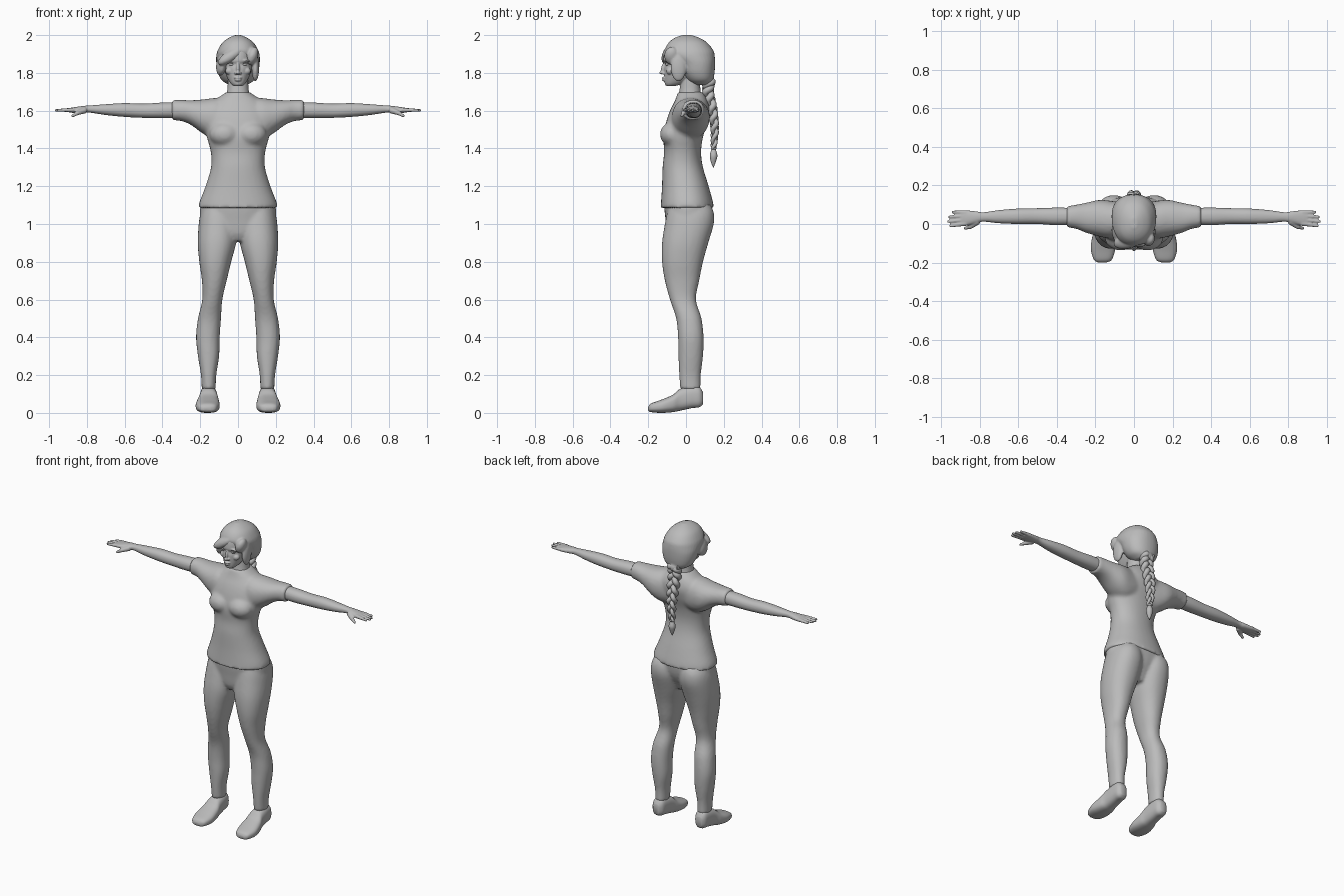
import bpy, bmesh, math
from mathutils import Vector, Matrix, Euler

cube = bpy.data.objects.get("Cube")
if cube:
    bpy.data.objects.remove(cube, do_unlink=True)

clay = bpy.data.materials.new("clay_grey")
clay.use_nodes = True
clay.diffuse_color = (.5, .5, .5, 1)
clay.node_tree.nodes["Principled BSDF"].inputs["Base Color"].default_value = clay.diffuse_color


def smooth_rows(rows, steps=5):
    """Catmull-Rom interpolation between cross-section rows."""
    rows = [Vector(r) for r in rows]
    padded = [rows[0]] + rows + [rows[-1]]
    result = []
    for a, b, c, d in zip(padded, padded[1:], padded[2:], padded[3:]):
        for k in range(steps):
            t = k / steps
            result.append(b + (c - a) * (t / 2) + (a * 2 - b * 5 + c * 4 - d) * (t * t / 2)
                          + (b * 3 - a - c * 3 + d) * (t ** 3 / 2))
    return result + [rows[-1]]


def loft(bm, axis, rows, sides=36, power=2.2):
    """Skin rounded sections; a row holds position and the limits on the two other axes."""
    rings = []
    for pos, a0, a1, b0, b1 in smooth_rows(rows):
        ring = []
        for i in range(sides):
            ang = math.tau * i / sides
            c, s = math.cos(ang), math.sin(ang)
            a = (a0 + a1) / 2 + (a1 - a0) / 2 * math.copysign(abs(c) ** (2 / power), c)
            b = (b0 + b1) / 2 + (b1 - b0) / 2 * math.copysign(abs(s) ** (2 / power), s)
            co = {"x": (pos, a, b), "y": (a, pos, b), "z": (a, b, pos)}[axis]
            ring.append(bm.verts.new(co))
        rings.append(ring)
    faces = [bm.faces.new(rings[0]), bm.faces.new(rings[-1][::-1])]
    for lo, hi in zip(rings, rings[1:]):
        for i in range(sides):
            j = (i + 1) % sides
            faces.append(bm.faces.new((lo[i], hi[i], hi[j], lo[j])))
    bmesh.ops.recalc_face_normals(bm, faces=faces)


def column(bm, rows, **options):
    """Upright loft symmetric in x; a row holds height, half width, front, back."""
    loft(bm, "z", [(z, -w, w, front, back) for z, w, front, back in rows], **options)


def blob(bm, centre, size, turn=(0, 0, 0)):
    rotation = Euler([math.radians(a) for a in turn]).to_matrix().to_4x4()
    matrix = Matrix.Translation(centre) @ rotation @ Matrix.Diagonal((*size, 1))
    bmesh.ops.create_uvsphere(bm, u_segments=24, v_segments=16, radius=1, matrix=matrix)


def digit(bm, start, end, r0, r1):
    """Tapered finger with a round tip."""
    start, end = Vector(start), Vector(end)
    way = end - start
    matrix = Matrix.Translation((start + end) / 2) @ way.to_track_quat("Z", "Y").to_matrix().to_4x4()
    bmesh.ops.create_cone(bm, cap_ends=True, segments=14, radius1=r0, radius2=r1,
                          depth=way.length, matrix=matrix)
    blob(bm, end, (r1, r1, r1))


def finish(name, bm, voxel=0, mirror=False, relax=4):
    mesh = bpy.data.meshes.new(name)
    bm.to_mesh(mesh)
    bm.free()
    mesh.materials.append(clay)
    obj = bpy.data.objects.new(name, mesh)
    bpy.context.collection.objects.link(obj)
    for face in mesh.polygons:
        face.use_smooth = True
    if mirror:
        obj.modifiers.new("mirror", "MIRROR").use_mirror_merge = False
    if voxel:
        remesh = obj.modifiers.new("blend", "REMESH")
        remesh.mode = "VOXEL"
        remesh.voxel_size = voxel
        remesh.use_smooth_shade = True
        soften = obj.modifiers.new("soften", "SMOOTH")
        soften.factor = .5
        soften.iterations = relax
    return obj


# Shirt: torso, bust and short sleeves
bm = bmesh.new()
column(bm, [(1.085, .21, -.135, .147), (1.12, .203, -.132, .142), (1.2, .172, -.127, .12),
            (1.3, .143, -.124, .09), (1.38, .144, -.116, .08), (1.46, .165, -.12, .09),
            (1.54, .18, -.105, .115), (1.6, .17, -.085, .125), (1.65, .13, -.06, .115),
            (1.69, .073, -.045, .095), (1.7, .06, -.04, .085)])
loft(bm, "x", [(.05, -.06, .11, 1.46, 1.66), (.12, -.075, .12, 1.45, 1.667),
               (.18, -.065, .125, 1.475, 1.66), (.25, -.045, .11, 1.525, 1.655),
               (.3, -.025, .1, 1.545, 1.657), (.35, -.018, .092, 1.55, 1.657)])
blob(bm, (.07, -.07, 1.475), (.082, .068, .065))
finish("shirt", bm, voxel=.011, mirror=True)

# Trousers: pelvis and legs
bm = bmesh.new()
column(bm, [(.91, .06, -.08, .07), (.95, .14, -.1, .09), (1.02, .195, -.108, .125),
            (1.09, .2, -.115, .137), (1.13, .19, -.11, .13)])
loft(bm, "z", [(.125, .118, .192, -.03, .077), (.2, .115, .196, -.036, .078),
               (.3, .1, .212, -.04, .09), (.4, .097, .222, -.042, .093),
               (.5, .09, .212, -.052, .082), (.6, .083, .189, -.085, .053),
               (.7, .06, .191, -.112, .07), (.8, .036, .205, -.127, .09),
               (.9, .01, .213, -.127, .118), (1, .002, .208, -.112, .147),
               (1.06, .01, .198, -.1, .147), (1.1, .02, .18, -.09, .13)])
finish("trousers", bm, voxel=.01, mirror=True)

# Shoes
bm = bmesh.new()
loft(bm, "y", [(-.2, .145, .185, .012, .032), (-.185, .115, .208, .004, .05),
               (-.13, .098, .224, 0, .07), (-.07, .1, .217, .004, .096),
               (-.03, .107, .205, .012, .128), (.03, .112, .2, .025, .143),
               (.07, .118, .195, .03, .138), (.09, .135, .18, .045, .11)], power=2.6)
finish("shoes", bm, mirror=True)

# Arms with hands
bm = bmesh.new()
loft(bm, "x", [(.3, -.003, .083, 1.562, 1.645), (.4, -.006, .085, 1.56, 1.643),
               (.5, 0, .082, 1.562, 1.637), (.6, 0, .08, 1.567, 1.64),
               (.7, .004, .072, 1.577, 1.634), (.78, .012, .061, 1.589, 1.628),
               (.82, .004, .066, 1.588, 1.625), (.87, -.008, .071, 1.588, 1.618),
               (.9, -.005, .069, 1.592, 1.613)])
for y, tip_x, tip_y in ((.002, .952, -.01), (.022, .963, .013), (.042, .958, .037), (.06, .94, .062)):
    digit(bm, (.87, y, 1.604), (tip_x, tip_y, 1.602), .012, .0075)
digit(bm, (.81, .015, 1.603), (.85, -.015, 1.588), .018, .012)
digit(bm, (.845, -.012, 1.59), (.875, -.022, 1.573), .012, .008)
finish("arms", bm, voxel=.0045, mirror=True, relax=3)

# Head and neck with facial forms
bm = bmesh.new()
column(bm, [(1.66, .07, -.045, .09), (1.7, .058, -.036, .078), (1.75, .054, -.03, .075),
            (1.8, .054, -.03, .08)])
column(bm, [(1.73, .022, -.103, -.06), (1.745, .04, -.112, -.01), (1.78, .06, -.115, .05),
            (1.82, .073, -.116, .08), (1.845, .077, -.112, .09), (1.87, .079, -.12, .1),
            (1.93, .073, -.105, .1), (1.97, .04, -.05, .06)])
blob(bm, (0, -.098, 1.745), (.02, .015, .014))
blob(bm, (0, -.118, 1.825), (.0095, .014, .032), (-14, 0, 0))
blob(bm, (0, -.128, 1.801), (.012, .013, .009))
blob(bm, (0, -.114, 1.773), (.022, .014, .0065))
blob(bm, (0, -.113, 1.762), (.018, .014, .007))
for side in (-1, 1):
    blob(bm, (.012 * side, -.119, 1.798), (.008, .01, .007))
    blob(bm, (.036 * side, -.102, 1.866), (.03, .015, .007), (0, 8 * side, 0))
    blob(bm, (.045 * side, -.085, 1.81), (.023, .02, .02))
finish("head", bm, voxel=.0035, relax=3)

# Eyes and lids
bm = bmesh.new()
blob(bm, (.033, -.095, 1.845), (.015, .014, .009))
blob(bm, (.033, -.097, 1.852), (.018, .015, .0035), (0, 6, 0))
finish("eyes", bm, mirror=True)

# Hair cap with swept fringe and side locks
bm = bmesh.new()
column(bm, [(1.735, .045, .04, .12), (1.76, .085, .005, .142), (1.8, .106, -.025, .151),
            (1.85, .115, -.05, .154), (1.89, .115, -.1, .152), (1.92, .107, -.112, .144),
            (1.96, .083, -.092, .112), (1.985, .05, -.06, .072), (2, .015, -.02, .03)])
blob(bm, (-.03, -.087, 1.895), (.09, .04, .032), (0, -32, 14))
blob(bm, (-.088, -.045, 1.84), (.026, .055, .055), (0, 8, 10))
blob(bm, (.075, -.075, 1.89), (.03, .04, .05), (0, 20, 0))
blob(bm, (.092, -.04, 1.83), (.02, .042, .075))
blob(bm, (0, .125, 1.75), (.04, .03, .03))
finish("hair", bm, voxel=.006, relax=4)

# Braid: three woven strands narrowing downward
braid = bpy.data.curves.new("braid", "CURVE")
braid.dimensions = "3D"
braid.bevel_depth = .019
braid.bevel_resolution = 3
braid.use_fill_caps = True
path = smooth_rows([(.125, 1.76), (.117, 1.7), (.14, 1.6), (.152, 1.5), (.146, 1.4)], steps=20)
for strand in range(3):
    spline = braid.splines.new("POLY")
    spline.points.add(len(path) - 1)
    for i, (point, (y, z)) in enumerate(zip(spline.points, path)):
        t = i / (len(path) - 1)
        size = 1 - .55 * t ** 2
        ang = math.tau * (2.7 * t + strand / 3)
        point.co = (.027 * size * math.sin(ang), y + .015 * size * math.sin(2 * ang), z, 1)
        point.radius = size
    spline.use_smooth = True
braid.materials.append(clay)
bpy.context.collection.objects.link(bpy.data.objects.new("braid", braid))

# Braid tie and tuft
bm = bmesh.new()
blob(bm, (0, .146, 1.4), (.015, .015, .01))
column(bm, [(1.3, .002, .143, .147), (1.33, .014, .131, .158), (1.36, .021, .126, .166),
            (1.385, .016, .131, .161), (1.4, .008, .138, .154)], sides=16)
finish("braid_tuft", bm)
